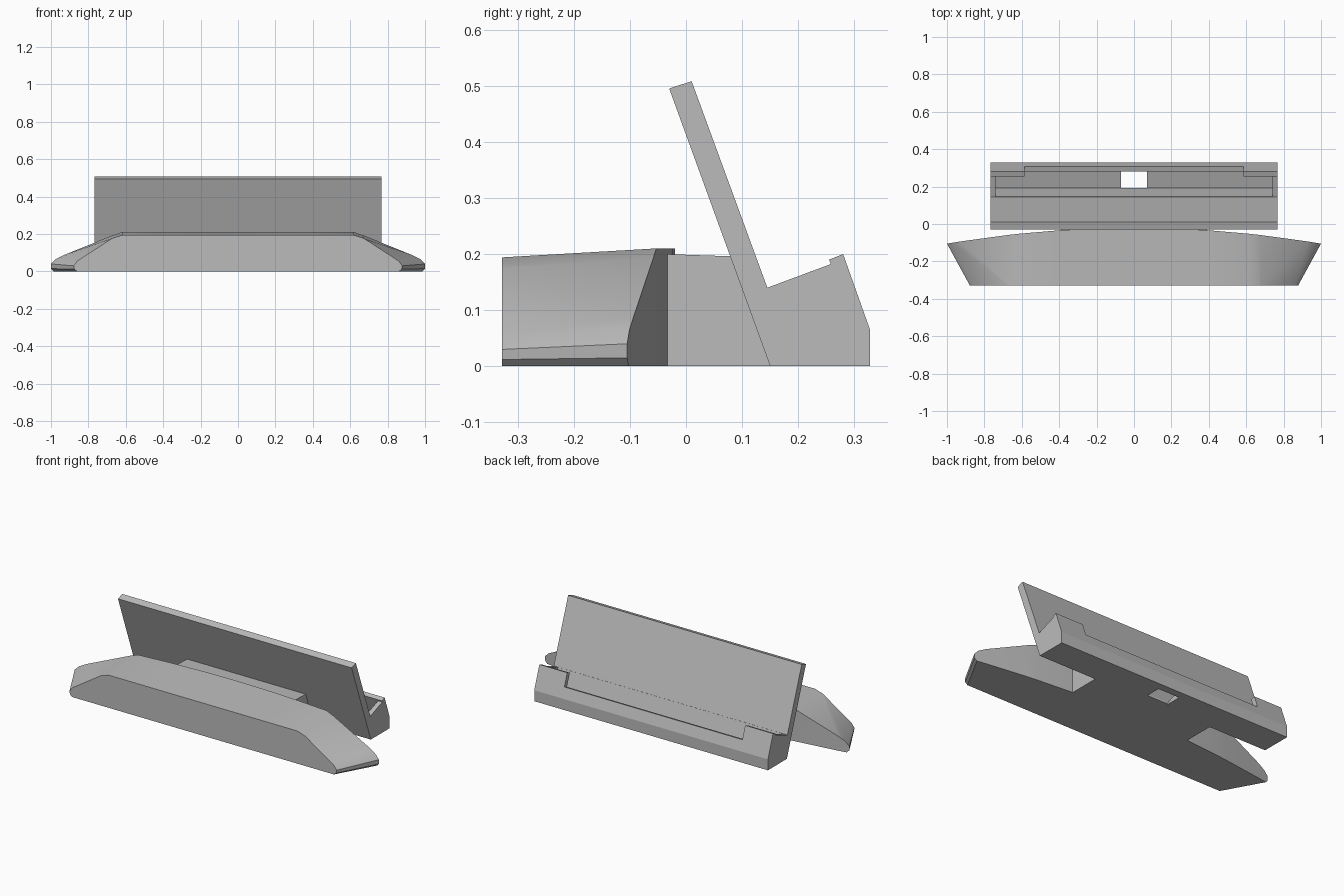
import bpy, bmesh, math

cube = bpy.data.objects.get("Cube")
if cube:
    bpy.data.objects.remove(cube, do_unlink=True)

grey = bpy.data.materials.new("plain_grey")
grey.use_nodes = True
grey.diffuse_color = (0.5, 0.5, 0.5, 1)
grey.node_tree.nodes["Principled BSDF"].inputs["Base Color"].default_value = (0.5, 0.5, 0.5, 1)


def finish(name, bm):
    """Turn a bmesh into a named object with consistent normals."""
    bmesh.ops.recalc_face_normals(bm, faces=bm.faces)
    mesh = bpy.data.meshes.new(name)
    bm.to_mesh(mesh)
    bm.free()
    mesh.materials.append(grey)
    obj = bpy.data.objects.new(name, mesh)
    bpy.context.collection.objects.link(obj)
    return obj


def prism(name, half_width, profile):
    """Extrude a (y, z) profile symmetrically along x."""
    bm = bmesh.new()
    ends = [[bm.verts.new((x, y, z)) for y, z in profile] for x in (-half_width, half_width)]
    for end in ends:
        bm.faces.new(end)
    n = len(profile)
    for i in range(n):
        j = (i + 1) % n
        bm.faces.new((ends[0][i], ends[0][j], ends[1][j], ends[1][i]))
    return finish(name, bm)


def carve(target, cutter):
    """Subtract the cutter, then discard it."""
    mod = target.modifiers.new("cut", 'BOOLEAN')
    mod.operation = 'DIFFERENCE'
    mod.solver = 'EXACT'
    mod.object = cutter
    bpy.context.view_layer.objects.active = target
    bpy.ops.object.modifier_apply(modifier=mod.name)
    bpy.data.objects.remove(cutter, do_unlink=True)


# Front bar: flat front section lofted to a wider section on a bowed back
def section(xs, heights, tip, depth):
    half = [(x, 0) for x in xs] + tip + list(zip(xs, heights))[::-1]
    ring = half + [(-x, z) for x, z in half[-2:0:-1] if x > 0]
    return [(x, depth(x), z) for x, z in ring], len(half)


front, count = section([0, 0.2, 0.4, 0.62, 0.67, 0.675],
                       [0.194, 0.194, 0.194, 0.194, 0.178, 0.175],
                       [(0.86, 0), (0.875, 0.012), (0.878, 0.03), (0.86, 0.055)],
                       lambda x: -0.328)
back, count = section([0, 0.2, 0.4, 0.62, 0.67, 0.93],
                      [0.21, 0.21, 0.21, 0.21, 0.193, 0.088],
                      [(0.985, 0), (1, 0.015), (1, 0.04), (0.975, 0.065)],
                      lambda x: -0.02 - 0.085 * x * x)
bm = bmesh.new()
fv = [bm.verts.new(p) for p in front]
bv = [bm.verts.new(p) for p in back]
n = len(fv)
for i in range(n):
    j = (i + 1) % n
    bm.faces.new((fv[i], fv[j], bv[j], bv[i]))
bm.faces.new(fv)
columns = 6
for side in (1, -1):
    # Vertical strips follow the bow; one polygon closes each rounded tip
    for k in range(columns - 1):
        low, high = k, count - 1 - k
        bm.faces.new([bv[(side * i) % n] for i in (low, low + 1, high - 1, high)])
    bm.faces.new([bv[(side * i) % n] for i in range(columns - 1, count - columns + 1)])
bar = finish("front_bar", bm)
bpy.ops.object.select_all(action='DESELECT')
bar.select_set(True)
bpy.context.view_layer.objects.active = bar
bpy.ops.object.shade_smooth_by_angle(angle=math.radians(30))

# Block joining the bar to the stand
prism("middle_block", 0.39, [(-0.04, 0), (0.15, 0), (0.079, 0.196), (-0.04, 0.2)])

# Tilted back rest and rear cradle in one V-shaped profile
stand = prism("back_rest_and_cradle", 0.768, [
    (0.15, 0), (0.328, 0), (0.328, 0.065), (0.28, 0.2), (0.255, 0.19),
    (0.258, 0.182), (0.145, 0.14), (0.01, 0.508), (-0.03, 0.495)])

# Slot, lowered lip and connector hole
carve(stand, prism("slot_cutter", 0.74, [
    (0.12, 0.22), (0.192, 0.012), (0.305, 0.053), (0.2555, 0.189), (0.225, 0.273)]))
carve(stand, prism("lip_cutter", 0.585, [
    (0.25, 0.105), (0.35, 0.141), (0.31, 0.25), (0.21, 0.215)]))
carve(stand, prism("hole_cutter", 0.07, [
    (0.193, -0.1), (0.283, -0.1), (0.283, 0.09), (0.193, 0.09)]))
